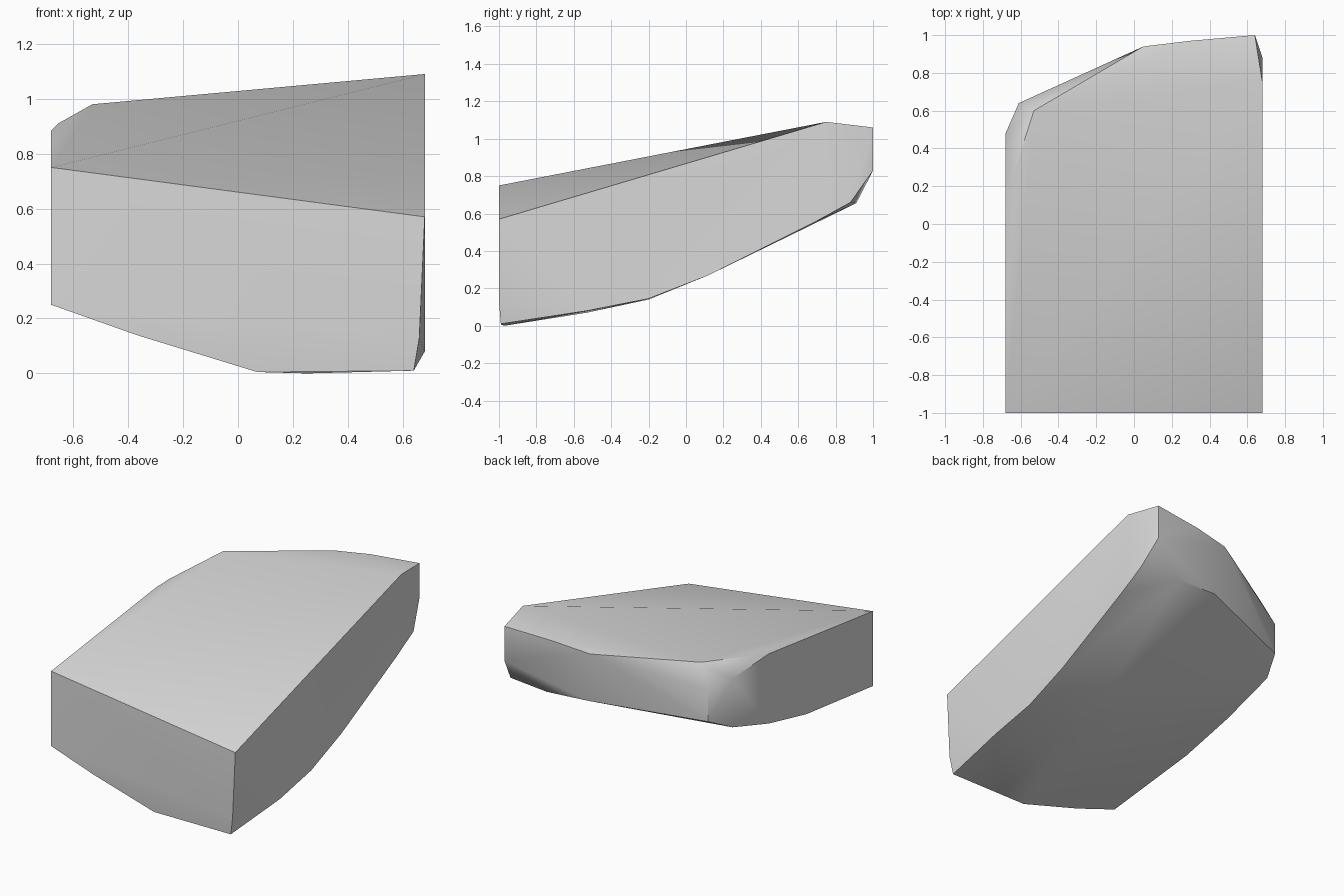
import bpy, bmesh, math

cube = bpy.data.objects.get("Cube")
if cube:
    bpy.data.objects.remove(cube, do_unlink=True)

# Flat grey stone
stone = bpy.data.materials.new("stone_grey")
stone.use_nodes = True
colour = (0.7, 0.7, 0.7, 1.0)
stone.diffuse_color = colour
stone.node_tree.nodes["Principled BSDF"].inputs["Base Color"].default_value = colour

# Rim of the sloping top, with its ridge running corner to corner
top_rim = [(-0.68, -1, 0.75), (0.68, -1, 0.57), (0.68, 0.75, 1.09),
           (0.64, 1, 1.06), (0.3, 0.97, 1.04), (0.05, 0.94, 1.01),
           (-0.53, 0.6, 0.98), (-0.655, 0.21, 0.91), (-0.68, 0.1, 0.885)]

# Chipped back corner and the foot of the back face
back_edge = [(-0.68, 0.48, 0.865), (-0.61, 0.64, 0.83), (-0.61, 0.64, 0.62),
             (-0.68, 0.48, 0.54), (0.64, 1, 0.83), (0.68, 0.88, 0.66),
             (0.39, 0.91, 0.655), (0.1, 0.9, 0.67)]

# Lower edge of the front face
front_foot = [(-0.68, -1, 0.25), (-0.37, -0.995, 0.14), (0.07, -0.985, 0.005),
              (0.25, -0.97, 0), (0.64, -0.99, 0.01), (0.66, -1, 0.13)]

# Curved underside: right and left lower edges, then the belly between them
underside = [(0.68, -0.53, 0.08), (0.68, -0.2, 0.145), (0.68, 0.12, 0.27),
             (0.68, 0.69, 0.555), (-0.68, -0.3, 0.33), (-0.68, 0.1, 0.42),
             (0.3, -0.53, 0.07), (0.3, -0.2, 0.14), (0.3, 0.12, 0.27),
             (0, 0, 0.25)]

# Wrap the corner points in one faceted block
bm = bmesh.new()
for point in top_rim + back_edge + front_foot + underside:
    bm.verts.new(point)
hull = bmesh.ops.convex_hull(bm, input=bm.verts[:])
bmesh.ops.delete(bm, geom=[v for v in bm.verts if not v.link_faces], context="VERTS")
bmesh.ops.dissolve_limit(bm, angle_limit=math.radians(0.5),
                         verts=bm.verts[:], edges=bm.edges[:])
bmesh.ops.recalc_face_normals(bm, faces=bm.faces[:])

mesh = bpy.data.meshes.new("rock_slab")
bm.to_mesh(mesh)
bm.free()
mesh.materials.append(stone)
rock = bpy.data.objects.new("rock_slab", mesh)
bpy.context.collection.objects.link(rock)

# Soft facets, crisp main edges
bpy.ops.object.select_all(action="DESELECT")
rock.select_set(True)
bpy.context.view_layer.objects.active = rock
bpy.ops.object.shade_smooth_by_angle(angle=math.radians(32))
